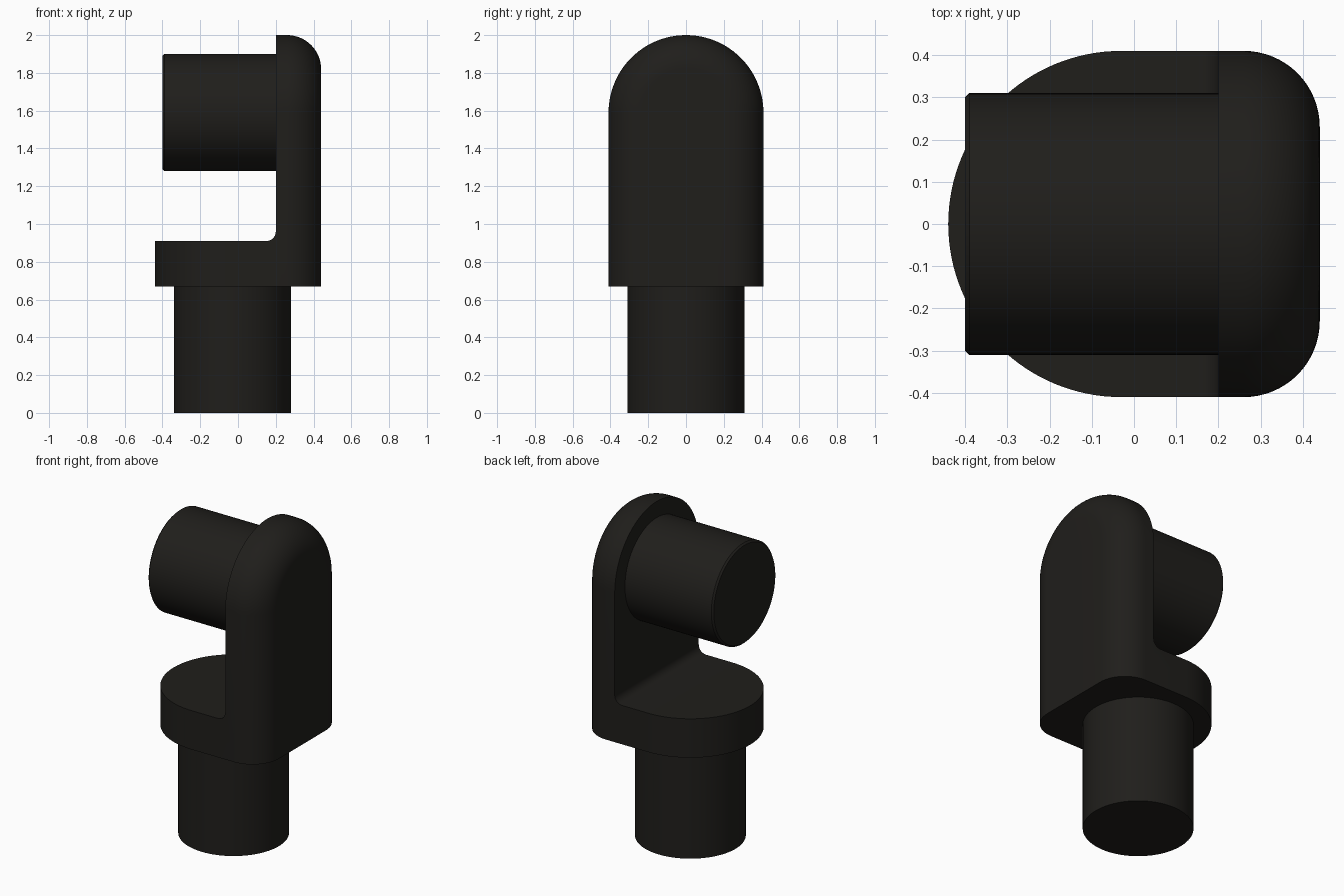
import bpy, bmesh
from math import sin, cos, pi, radians

default = bpy.data.objects.get("Cube")
if default:
    bpy.data.objects.remove(default, do_unlink=True)

HALF, ARCH_Z, BASE_Z, FLOOR_Z = 0.41, 1.59, 0.67, 0.91
AXIS_X, WALL_X, RIGHT_X, ROUND = -0.03, 0.2, 0.44, 0.18
PIN_R, FILLET = 0.31, 0.05

black = bpy.data.materials.new("black_plastic")
black.use_nodes = True
colour = (0.014, 0.013, 0.011, 1)
black.diffuse_color = colour
black.node_tree.nodes["Principled BSDF"].inputs["Base Color"].default_value = colour


def make_object(name, bm):
    bmesh.ops.recalc_face_normals(bm, faces=bm.faces)
    mesh = bpy.data.meshes.new(name)
    bm.to_mesh(mesh)
    bm.free()
    obj = bpy.data.objects.new(name, mesh)
    bpy.context.collection.objects.link(obj)
    mesh.materials.append(black)
    return obj


def activate(obj):
    bpy.ops.object.select_all(action="DESELECT")
    obj.select_set(True)
    bpy.context.view_layer.objects.active = obj


def loft(name, rings):
    """Skin closed rings of equal length and cap both ends."""
    bm = bmesh.new()
    loops = [[bm.verts.new(p) for p in ring] for ring in rings]
    for a, b in zip(loops, loops[1:]):
        for i in range(len(a)):
            j = (i + 1) % len(a)
            bm.faces.new((a[i], a[j], b[j], b[i]))
    bm.faces.new(loops[0])
    bm.faces.new(loops[-1])
    return make_object(name, bm)


def arch(x, w, steps=48):
    """Arched outline of half width w, standing on the bracket underside."""
    top = [(x, w * cos(pi * i / steps), ARCH_Z + w * sin(pi * i / steps))
           for i in range(steps + 1)]
    return [(x, w, BASE_Z)] + top + [(x, -w, BASE_Z)]


def cylinder(name, radius, depth, location, turn=0.0):
    bpy.ops.mesh.primitive_cylinder_add(vertices=96, radius=radius, depth=depth,
                                        location=location, rotation=(0, turn, 0))
    obj = bpy.context.object
    obj.name = name
    obj.data.materials.append(black)
    return obj


# Bracket: round nose, straight middle, softly rounded outer face
N = 32
nose = [arch(AXIS_X - HALF * cos(t), HALF * sin(t))
        for t in [max(0.005, pi / 2 * i / N) for i in range(N + 1)]]
back = [arch(RIGHT_X - ROUND + ROUND * sin(t), HALF - ROUND + ROUND * cos(t))
        for t in [pi / 2 * i / 16 for i in range(17)]]
bracket = loft("bracket", nose + back)

# Opening above the foot, with a filleted inner corner
corner = [(WALL_X - FILLET + FILLET * sin(t), FLOOR_Z + FILLET - FILLET * cos(t))
          for t in [pi / 2 * i / 10 for i in range(11)]]
profile = [(-1, FLOOR_Z)] + corner + [(WALL_X, 2.5), (-1, 2.5)]
cutter = loft("opening_cutter", [[(x, y, z) for x, z in profile] for y in (-1, 1)])
cutter.hide_render = True
cut = bracket.modifiers.new("opening", "BOOLEAN")
cut.operation, cut.solver, cut.object = "DIFFERENCE", "EXACT", cutter
activate(bracket)
bpy.ops.object.modifier_apply(modifier=cut.name)
bpy.data.objects.remove(cutter, do_unlink=True)

# Stem below and pin on the wall
stem = cylinder("stem", PIN_R, 0.7, (AXIS_X, 0, 0.35))
pin = cylinder("pin", PIN_R, 0.65, (-0.075, 0, ARCH_Z), pi / 2)
edge = pin.modifiers.new("edge", "BEVEL")
edge.width, edge.segments, edge.limit_method = 0.01, 1, "ANGLE"
edge.angle_limit = radians(60)
activate(pin)
bpy.ops.object.modifier_apply(modifier=edge.name)

for obj in (bracket, stem, pin):
    activate(obj)
    bpy.ops.object.shade_smooth_by_angle(angle=radians(30))
